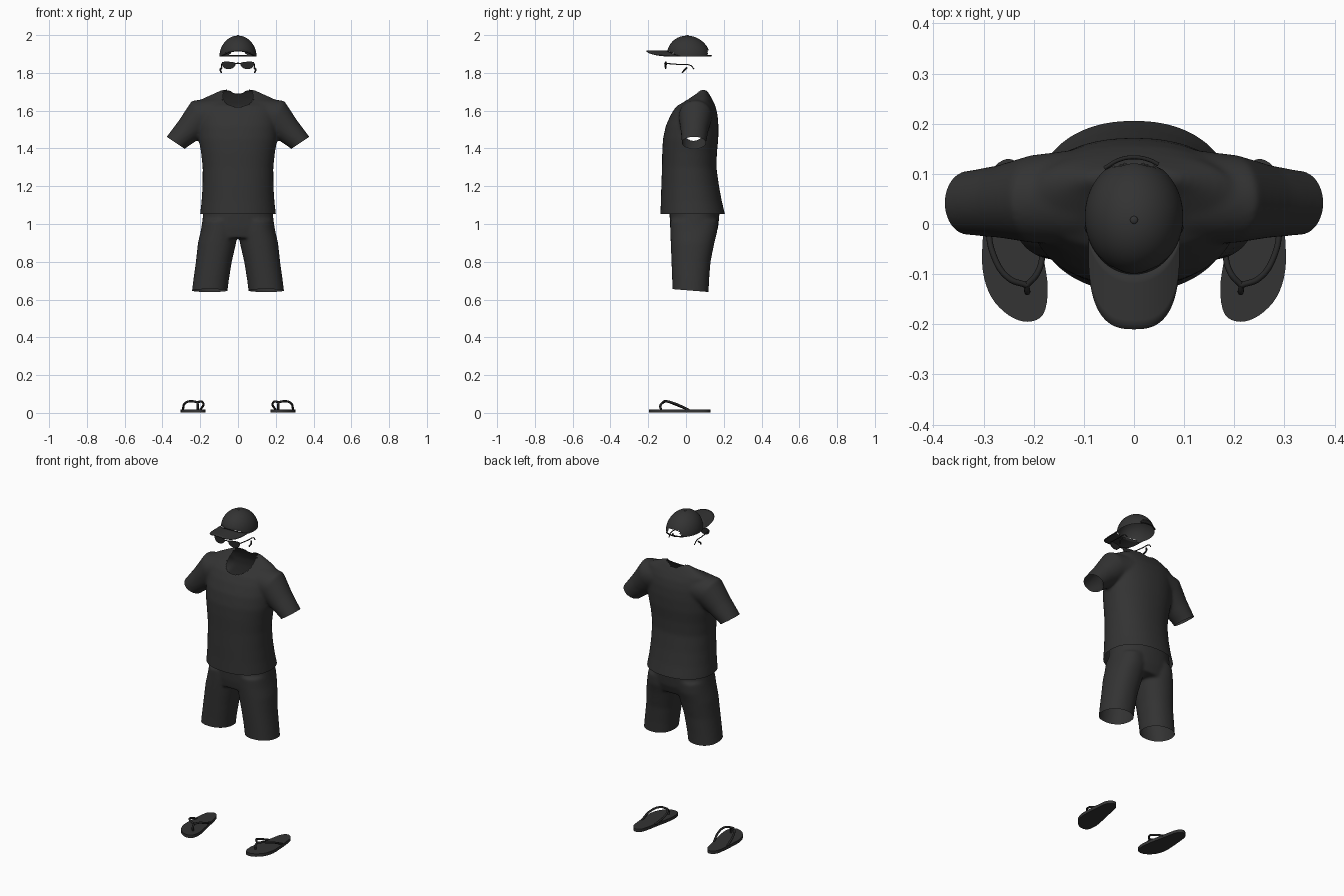
import bpy, bmesh
from math import sin, cos, pi, radians, copysign
from mathutils import Vector

cube = bpy.data.objects.get("Cube")
if cube:
    bpy.data.objects.remove(cube, do_unlink=True)


def material(name, value):
    m = bpy.data.materials.new(name)
    m.use_nodes = True
    colour = (value, value, value, 1)
    m.diffuse_color = colour
    m.node_tree.nodes["Principled BSDF"].inputs["Base Color"].default_value = colour
    return m


CHARCOAL = material("charcoal", 0.033)
BLACK = material("soft_black", 0.02)


def add_object(name, data, mat):
    ob = bpy.data.objects.new(name, data)
    bpy.context.collection.objects.link(ob)
    data.materials.clear()
    data.materials.append(mat)
    return ob


def from_bmesh(name, bm, mat, angle=45):
    me = bpy.data.meshes.new(name)
    bmesh.ops.recalc_face_normals(bm, faces=bm.faces)
    bm.to_mesh(me)
    bm.free()
    me.shade_smooth()
    me.set_sharp_from_angle(angle=radians(angle))
    return add_object(name, me, mat)


def bake(ob):
    """Apply modifiers and return the result as a new mesh."""
    deps = bpy.context.evaluated_depsgraph_get()
    return bpy.data.meshes.new_from_object(ob.evaluated_get(deps))


def loft(bm, rings, power=2.2, n=40):
    """Closed tube through rings given as (centre, u axis, v axis)."""
    rows = []
    for c, u, v in rings:
        row = []
        for i in range(n):
            a = 2 * pi * i / n
            cu = copysign(abs(cos(a)) ** (2 / power), cos(a))
            cv = copysign(abs(sin(a)) ** (2 / power), sin(a))
            row.append(bm.verts.new(Vector(c) + Vector(u) * cu + Vector(v) * cv))
        rows.append(row)
    for r, s in zip(rows, rows[1:]):
        for i in range(n):
            j = (i + 1) % n
            bm.faces.new((r[i], r[j], s[j], s[i]))
    bm.faces.new(rows[0])
    bm.faces.new(rows[-1])


def level(z, cx, rx, y0, y1):
    return (cx, (y0 + y1) / 2, z), (rx, 0, 0), (0, (y1 - y0) / 2, 0)


def fuse(bm, voxel=0.008, rounds=10):
    """Blend overlapping volumes into one smooth skin."""
    ob = from_bmesh("blend", bm, CHARCOAL)
    rm = ob.modifiers.new("remesh", "REMESH")
    rm.mode, rm.voxel_size = "VOXEL", voxel
    sm = ob.modifiers.new("smooth", "SMOOTH")
    sm.factor, sm.iterations = 0.5, rounds
    me = bake(ob)
    bpy.data.objects.remove(ob, do_unlink=True)
    out = bmesh.new()
    out.from_mesh(me)
    bpy.data.meshes.remove(me)
    return out


def slice_off(bm, co, no, test=lambda c: True):
    faces = [f for f in bm.faces if test(f.calc_center_median())]
    edges = {e for f in faces for e in f.edges}
    verts = {v for f in faces for v in f.verts}
    bmesh.ops.bisect_plane(bm, geom=faces + list(edges) + list(verts),
                           plane_co=co, plane_no=no, clear_outer=True)


def cut_hole(bm, centre, radii, axes, test):
    """Remove an elliptical opening and snap its rim to the ellipse."""
    def size(v):
        return sum(((v.co[a] - c) / r) ** 2 for a, c, r in zip(axes, centre, radii)) ** 0.5
    inside = {v for v in bm.verts if test(v.co) and size(v) < 1}
    rim = {e.other_vert(v) for v in inside for e in v.link_edges} - inside
    bmesh.ops.delete(bm, geom=list(inside), context="VERTS")
    for v in rim:
        k = size(v)
        for a, c in zip(axes, centre):
            v.co[a] = c + (v.co[a] - c) / k


def tube(name, points, radius, mat=BLACK, flat=1.0):
    cu = bpy.data.curves.new(name, "CURVE")
    cu.dimensions = "3D"
    cu.bevel_depth, cu.bevel_resolution, cu.resolution_u = radius, 2, 8
    cu.use_fill_caps = True
    sp = cu.splines.new("BEZIER")
    sp.bezier_points.add(len(points) - 1)
    for bp, p in zip(sp.bezier_points, points):
        bp.co = p
        bp.handle_left_type = bp.handle_right_type = "AUTO"
    tmp = bpy.data.objects.new(name + "_path", cu)
    bpy.context.collection.objects.link(tmp)
    me = bake(tmp)
    bpy.data.objects.remove(tmp, do_unlink=True)
    me.shade_smooth()
    return add_object(name, me, mat)


def plate(name, outline, place, thickness, mat):
    """Extrude a flat outline; place maps 2D points to 3D, thickness is a vector."""
    bm = bmesh.new()
    face = bm.faces.new([bm.verts.new(place(*p)) for p in outline])
    ext = bmesh.ops.extrude_face_region(bm, geom=[face], use_keep_orig=True)
    moved = [g for g in ext["geom"] if isinstance(g, bmesh.types.BMVert)]
    bmesh.ops.translate(bm, vec=thickness, verts=moved)
    return from_bmesh(name, bm, mat)


def rounded(points, steps=4):
    """Closed smooth outline through a few points."""
    out, n = [], len(points)
    for i in range(n):
        p = [Vector(points[(i + k) % n]) for k in (-1, 0, 1, 2)]
        for s in range(steps):
            t = s / steps
            out.append((p[1] * 2 + (p[2] - p[0]) * t
                        + (p[0] * 2 - p[1] * 5 + p[2] * 4 - p[3]) * t * t
                        + (p[1] * 3 - p[0] - p[2] * 3 + p[3]) * t ** 3) / 2)
    return out


# T-shirt: torso and sleeves blended, then opened at hem, cuffs and neck
bm = bmesh.new()
loft(bm, [level(z, 0, rx, a, b) for z, rx, a, b in (
    (1.00, .205, -.137, .215), (1.05, .201, -.136, .207), (1.12, .193, -.133, .190),
    (1.20, .188, -.131, .175), (1.30, .187, -.127, .161), (1.38, .196, -.126, .164),
    (1.45, .208, -.122, .171), (1.52, .210, -.107, .172), (1.58, .210, -.080, .167),
    (1.625, .208, -.050, .156), (1.66, .195, .005, .139), (1.69, .13, .05, .122),
    (1.712, .085, .075, .108))])
for s in (-1, 1):
    loft(bm, [((s * x, y, z), (0, ry, 0), (s * vx, 0, vz)) for x, y, z, ry, vx, vz in (
        (.10, .055, 1.585, .095, .01, .085), (.20, .05, 1.567, .088, .045, .085),
        (.264, .045, 1.495, .073, .052, .049), (.33, .042, 1.43, .064, .048, .032),
        (.365, .04, 1.375, .064, .048, .032))], power=2)
bm = fuse(bm)
slice_off(bm, (0, 0, 1.053), (0, 0, -1))
for s in (-1, 1):
    slice_off(bm, (s * .33, 0, 1.43), (s * .555, 0, -.832), lambda c: c.x * s > .23)
cut_hole(bm, (0, .035), (.08, .085), (0, 1), lambda c: c.z > 1.55)
from_bmesh("shirt", bm, CHARCOAL)

# Shorts: hips and two legs blended, then opened at waist and cuffs
bm = bmesh.new()
loft(bm, [level(z, 0, rx, a, b) for z, rx, a, b in (
    (1.15, .180, -.088, .172), (1.05, .185, -.087, .177), (.98, .194, -.084, .170),
    (.925, .195, -.075, .150))])
for s in (-1, 1):
    loft(bm, [level(z, s * cx, rx, a, b) for z, cx, rx, a, b in (
        (1.02, .098, .088, -.083, .168), (.96, .10, .098, -.083, .166),
        (.90, .111, .101, -.081, .150), (.80, .128, .095, -.077, .130),
        (.70, .143, .094, -.073, .122), (.60, .155, .094, -.071, .118))])
bm = fuse(bm)
slice_off(bm, (0, .02, .648), (0, -.08, -1))
slice_off(bm, (0, 0, 1.1), (0, 0, 1))
from_bmesh("shorts", bm, CHARCOAL)

# Cap crown: half ellipsoid with arched openings at front and back
bm = bmesh.new()
bmesh.ops.create_uvsphere(bm, u_segments=72, v_segments=48, radius=1)
slice_off(bm, (0, 0, 0), (0, 0, -1))
for v in bm.verts:
    z = max(v.co.z, 0)
    v.co = (v.co.x * .098, v.co.y * .115 + .015 - .01 * z, 1.886 + .111 * z)
cut_hole(bm, (0, 1.885), (.045, .036), (0, 2), lambda c: c.y > 0)
cut_hole(bm, (0, 1.885), (.075, .028), (0, 2), lambda c: c.y < 0)
from_bmesh("cap_crown", bm, CHARCOAL)

# Cap brim: arched sheet from the crown to a rounded front edge
bm = bmesh.new()
rows, cols, grid = 6, 40, []
for j in range(rows + 1):
    row, s = [], j / rows
    for i in range(cols + 1):
        t = 2 * i / cols - 1
        a, b = t * radians(67), t * pi / 2
        inner = Vector((.098 * sin(a), .015 - .115 * cos(a)))
        outer = Vector((copysign(.09 * abs(sin(b)) ** .75, t),
                        -.03 - .18 * max(cos(b), 0) ** .65))
        p = inner.lerp(outer, s)
        row.append(bm.verts.new((p.x, p.y, 1.916 - .027 * (p.x / .088) ** 2)))
    grid.append(row)
for r, q in zip(grid, grid[1:]):
    for i in range(cols):
        bm.faces.new((r[i], r[i + 1], q[i + 1], q[i]))
bmesh.ops.remove_doubles(bm, verts=bm.verts, dist=.0002)
brim = from_bmesh("cap_brim", bm, CHARCOAL)
solid = brim.modifiers.new("thickness", "SOLIDIFY")
solid.thickness, solid.offset = .005, 0

# Cap button and rear strap
bm = bmesh.new()
bmesh.ops.create_uvsphere(bm, u_segments=16, v_segments=8, radius=.008)
for v in bm.verts:
    v.co = (v.co.x, v.co.y + .008, v.co.z * .5 + 1.996)
from_bmesh("cap_button", bm, CHARCOAL)
tube("cap_strap", [(.102 * sin(a), .015 + .118 * cos(a), 1.890)
                   for a in (-.62, -.3, 0, .3, .5)], .004)

# Sunglasses: lenses, bridge, arms; and small earpieces
LENS = [(.013, 1.852), (.045, 1.859), (.083, 1.857), (.083, 1.838),
        (.068, 1.823), (.04, 1.821), (.02, 1.832)]
tube("glasses_bridge", [(-.018, -.111, 1.848), (0, -.113, 1.851), (.018, -.111, 1.848)], .003)
for s, side in ((1, "left"), (-1, "right")):
    plate(side + "_lens", rounded(LENS),
          lambda x, z: (s * x, -.113 + x * x, z), (0, .004, 0), BLACK)
    tube(side + "_glasses_arm", [(s * .082, -.106, 1.850), (s * .087, -.03, 1.844),
                                 (s * .088, .025, 1.839), (s * .086, .042, 1.820)], .0028)
    tube(side + "_earpiece", [(s * .086, .005, 1.828), (s * .094, -.005, 1.818),
                              (s * .088, -.02, 1.802)], .0045)

# Flip-flops: shaped sole with toe post and two strap arms
SOLE = [(.172, -.13), (.181, -.18), (.212, -.195), (.25, -.182), (.285, -.145),
        (.302, -.09), (.301, -.02), (.295, .05), (.285, .105), (.252, .13),
        (.222, .11), (.207, .06), (.195, 0), (.18, -.07)]
for s, side in ((1, "left"), (-1, "right")):
    plate(side + "_sole", rounded(SOLE), lambda x, y: (s * x, y, .001), (0, 0, .018), CHARCOAL)
    tube(side + "_toe_post", [(s * .213, -.132, .015), (s * .213, -.135, .04),
                              (s * .215, -.118, .058)], .006)
    tube(side + "_outer_strap", [(s * .214, -.122, .057), (s * .25, -.108, .062),
                                 (s * .281, -.06, .05), (s * .292, .015, .016)], .006)
    tube(side + "_inner_strap", [(s * .214, -.122, .057), (s * .194, -.10, .060),
                                 (s * .183, -.06, .046), (s * .2, .015, .016)], .006)
